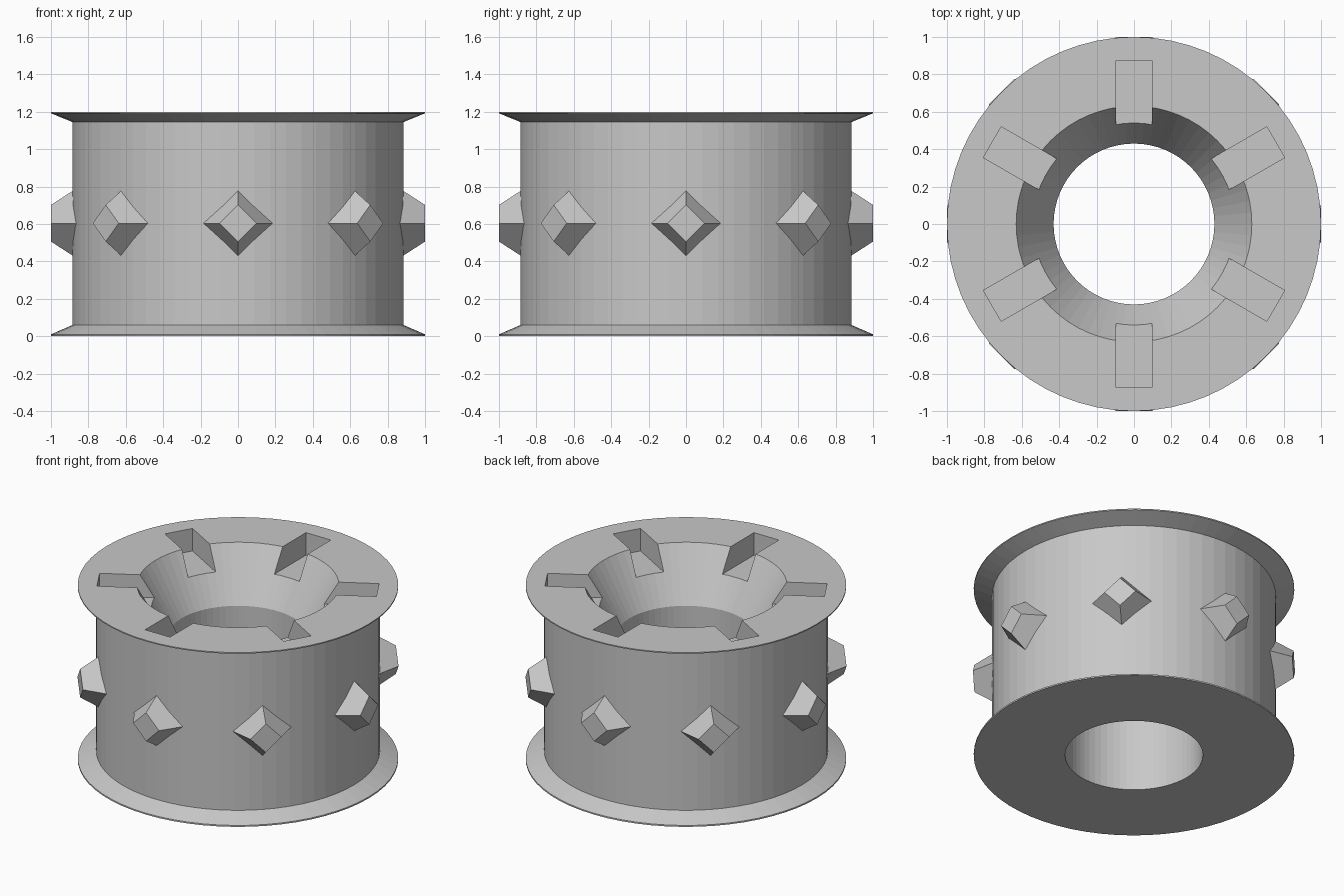
import bpy, bmesh
from math import pi, cos, sin
from mathutils import Matrix, Vector

cube = bpy.data.objects.get("Cube")
if cube:
    bpy.data.objects.remove(cube, do_unlink=True)

SEGMENTS = 64
HEIGHT = 1.2

grey = bpy.data.materials.new("plain grey")
grey.use_nodes = True
grey.diffuse_color = (0.58, 0.58, 0.58, 1)
grey.node_tree.nodes["Principled BSDF"].inputs["Base Color"].default_value = grey.diffuse_color


def make_object(name, bm):
    bmesh.ops.recalc_face_normals(bm, faces=bm.faces)
    mesh = bpy.data.meshes.new(name)
    bm.to_mesh(mesh)
    bm.free()
    mesh.materials.append(grey)
    obj = bpy.data.objects.new(name, mesh)
    bpy.context.collection.objects.link(obj)
    return obj


def lathe(name, profile):
    """Revolve a closed (radius, height) profile around z."""
    bm = bmesh.new()
    rings = []
    for i in range(SEGMENTS):
        a = 2 * pi * i / SEGMENTS
        rings.append([bm.verts.new((r * cos(a), r * sin(a), z)) for r, z in profile])
    n = len(profile)
    for i, ring in enumerate(rings):
        after = rings[(i + 1) % SEGMENTS]
        for j in range(n):
            k = (j + 1) % n
            bm.faces.new((ring[j], after[j], after[k], ring[k]))
    return make_object(name, bm)


# Drum: flanged outside, straight bore opening into a funnel at the top
drum = lathe("flanged_drum", [
    (0.43, 0), (1.0, 0), (1.0, 0.01), (0.885, 0.06),
    (0.885, HEIGHT - 0.055), (1.0, HEIGHT - 0.008), (1.0, HEIGHT),
    (0.63, HEIGHT), (0.43, 0.855)])

# Six radial slots cut into the top face
bm = bmesh.new()
inner, outer, floor, top = 0.35, 0.875, 1.045, 1.3
for i in range(6):
    place = (Matrix.Rotation(pi / 6 + i * pi / 3, 4, "Z")
             @ Matrix.Translation(((inner + outer) / 2, 0, (floor + top) / 2))
             @ Matrix.Diagonal((outer - inner, 0.19, top - floor, 1)))
    bmesh.ops.create_cube(bm, size=1, matrix=place)
cutter = make_object("slot_cutter", bm)
cutter.hide_render = True

slots = drum.modifiers.new("slots", "BOOLEAN")
slots.operation = "DIFFERENCE"
slots.solver = "EXACT"
slots.object = cutter
bpy.context.view_layer.objects.active = drum
bpy.ops.object.modifier_apply(modifier=slots.name)
bpy.data.objects.remove(cutter, do_unlink=True)

# Eight blunt four-sided studs around the wall
for i in range(8):
    bm = bmesh.new()
    base, tip = 0.83, 1.0
    place = (Matrix.Rotation(i * pi / 4, 4, "Z")
             @ Matrix.Translation(((base + tip) / 2, 0, 0.604))
             @ Matrix.Rotation(pi / 2, 4, "Y"))
    bmesh.ops.create_cone(bm, cap_ends=True, segments=4, radius1=0.208,
                          radius2=0.098, depth=tip - base, matrix=place)
    make_object(f"stud_{i + 1}", bm)
